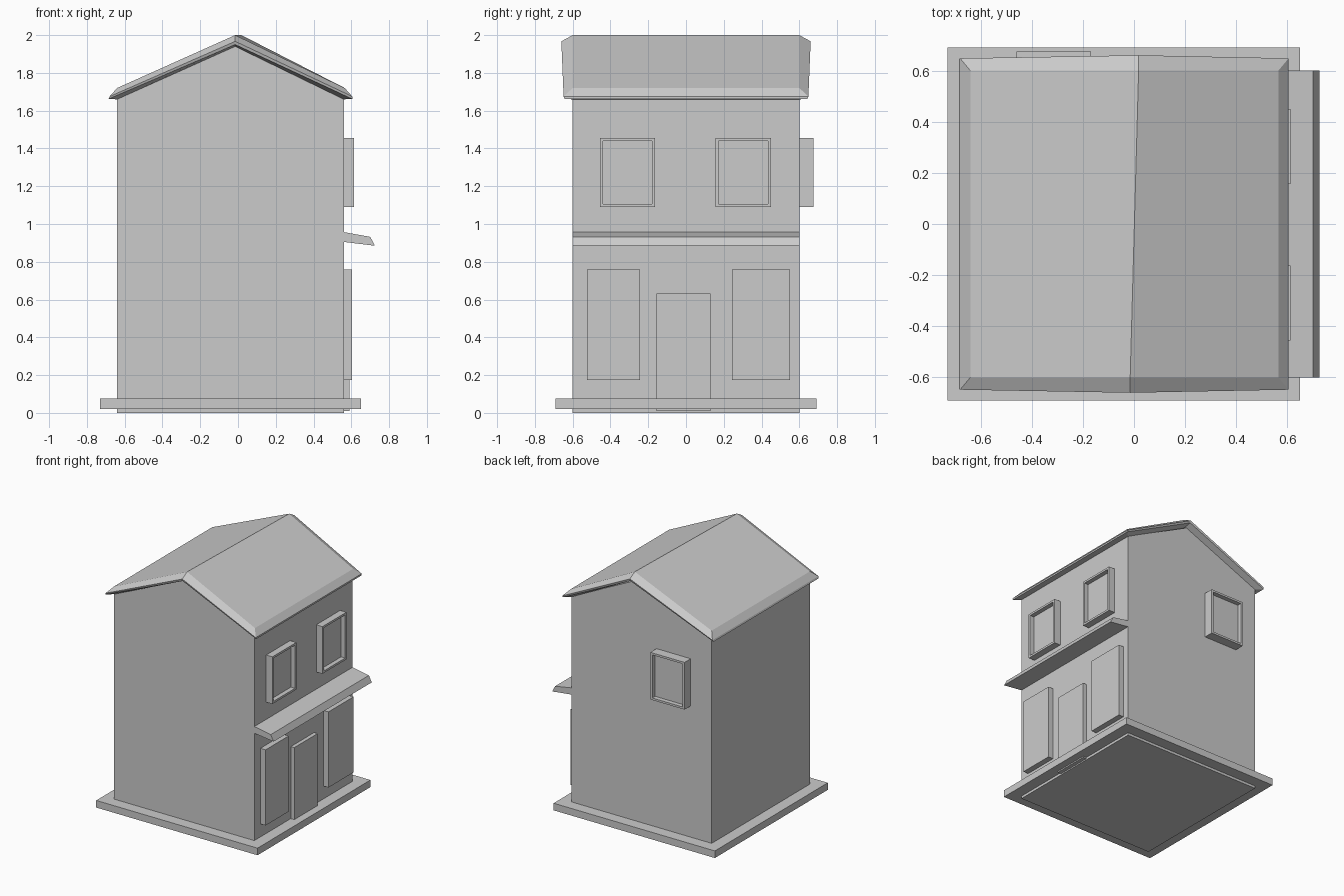
import bpy, bmesh

if "Cube" in bpy.data.objects:
    bpy.data.objects.remove(bpy.data.objects["Cube"])


def mesh_object(name, verts, faces):
    me = bpy.data.meshes.new(name)
    me.from_pydata(verts, [], faces)
    bm = bmesh.new()
    bm.from_mesh(me)
    bmesh.ops.recalc_face_normals(bm, faces=bm.faces)
    bm.to_mesh(me)
    bm.free()
    ob = bpy.data.objects.new(name, me)
    bpy.context.collection.objects.link(ob)
    return ob


def loft(name, rings):
    """Skin a list of equal-length closed rings and cap both ends."""
    n = len(rings[0])
    verts = [v for r in rings for v in r]
    faces = [list(range(n)), list(range(len(verts) - n, len(verts)))]
    for k in range(len(rings) - 1):
        for i in range(n):
            j = (i + 1) % n
            faces.append((k * n + i, k * n + j, (k + 1) * n + j, (k + 1) * n + i))
    return mesh_object(name, verts, faces)


def extrude_y(name, profile, y):
    return loft(name, [[(x, s * y, z) for x, z in profile] for s in (-1, 1)])


def box(name, x0, x1, y0, y1, z0, z1):
    return loft(name, [[(x0, y0, z), (x1, y0, z), (x1, y1, z), (x0, y1, z)]
                       for z in (z0, z1)])


def window(name, a0, a1, wall, depth, back=False):
    """Framed window with a recessed pane, on the right or the back wall."""
    rim, recess, z0, z1 = 0.016, 0.035, 1.09, 1.455

    def ring(inset, d):
        pts = [(a0 + inset, z0 + inset), (a1 - inset, z0 + inset),
               (a1 - inset, z1 - inset), (a0 + inset, z1 - inset)]
        return [(a, wall + d, z) if back else (wall + d, a, z) for a, z in pts]
    return loft(name, [ring(0, 0), ring(0, depth), ring(rim, depth),
                       ring(rim, depth - recess)])


# Ground slab and gabled walls
box("base_slab", -0.73, 0.65, -0.69, 0.69, 0.02, 0.075)
extrude_y("walls", [(-0.64, 0), (0.56, 0), (0.56, 1.662), (-0.01, 1.945), (-0.64, 1.662)], 0.6)


# Roof with chamfered overhang and a slightly skewed ridge
def roof_ring(xl, xr, y, ymid, z_eave, z_ridge):
    return [(xl, -y, z_eave), (-0.015, -ymid, z_ridge), (xr, -y, z_eave),
            (xr, y, z_eave), (0.018, ymid, z_ridge), (xl, y, z_eave)]


rings = [roof_ring(-0.64, 0.56, 0.6, 0.6, 1.66, 1.94),
         roof_ring(-0.685, 0.605, 0.643, 0.655, 1.662, 1.95),
         roof_ring(-0.68, 0.605, 0.648, 0.66, 1.675, 1.967),
         roof_ring(-0.64, 0.565, 0.6, 0.6, 1.72, 2.0)]
verts = [v for r in rings for v in r]
faces = []
for k in range(3):
    for i in range(6):
        j = (i + 1) % 6
        faces.append((k * 6 + i, k * 6 + j, k * 6 + 6 + j, k * 6 + 6 + i))
for o in (0, 18):
    faces += [(o, o + 1, o + 4, o + 5), (o + 1, o + 2, o + 3, o + 4)]
mesh_object("roof", verts, faces)

# Awning over the shop front
extrude_y("awning", [(0.56, 0.905), (0.725, 0.885), (0.70, 0.932), (0.56, 0.957)], 0.6)

# Shop windows and door
box("shop_window_left", 0.56, 0.604, -0.525, -0.243, 0.175, 0.76)
box("shop_window_right", 0.56, 0.604, 0.243, 0.55, 0.175, 0.76)
box("door", 0.56, 0.59, -0.155, 0.13, 0.01, 0.632)

# Upper windows
window("upper_window_left", -0.455, -0.163, 0.56, 0.053)
window("upper_window_right", 0.157, 0.45, 0.56, 0.053)
window("back_window", -0.46, -0.168, 0.6, 0.075, back=True)
